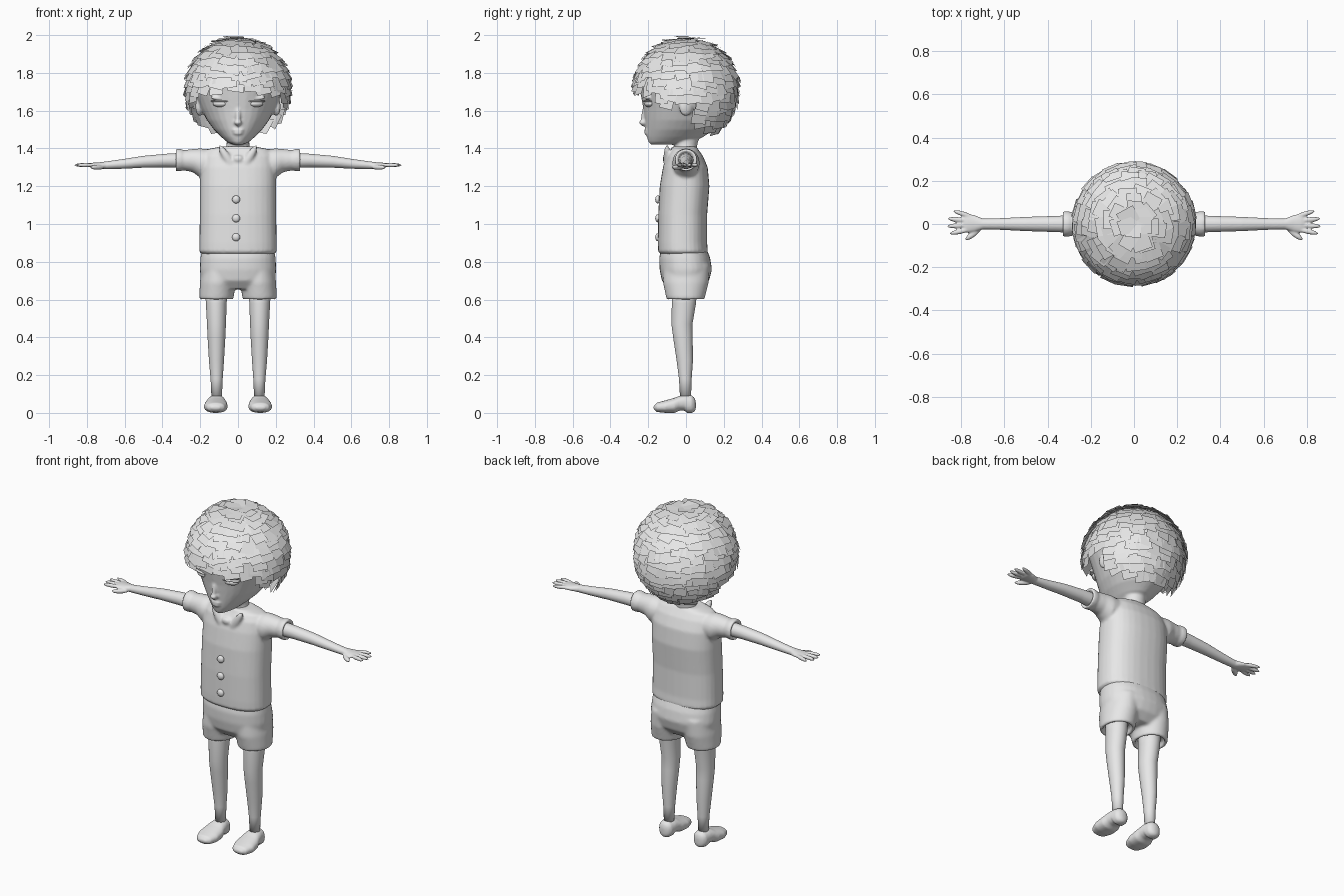
import bpy
import bmesh
import math
import random
from mathutils import Matrix, Vector

random.seed(4)
if "Cube" in bpy.data.objects:
    bpy.data.objects.remove(bpy.data.objects["Cube"])

GREY = (0.8, 0.8, 0.8, 1.0)
clay = bpy.data.materials.new("plain_grey")
clay.use_nodes = True
clay.diffuse_color = GREY
clay.node_tree.nodes["Principled BSDF"].inputs["Base Color"].default_value = GREY


def loft(bm, axis, rings, side=1, power=2.0, segments=32):
    """Skin rings of (station, centre, half width, low, high) along an axis."""
    loops = []
    for station, centre, half, low, high in rings:
        loop = []
        for i in range(segments):
            angle = math.tau * i / segments
            c, s = math.cos(angle), math.sin(angle)
            u = centre + half * math.copysign(abs(c) ** (2 / power), c)
            v = (low + high) / 2 + (high - low) / 2 * math.copysign(abs(s) ** (2 / power), s)
            x, y, z = {"x": (station, u, v), "y": (u, station, v), "z": (u, v, station)}[axis]
            loop.append(bm.verts.new((x * side, y, z)))
        loops.append(loop)
    for a, b in zip(loops, loops[1:]):
        for i in range(segments):
            j = (i + 1) % segments
            bm.faces.new((a[i], a[j], b[j], b[i]))
    bm.faces.new(loops[0])
    bm.faces.new(loops[-1])


def ball(bm, centre, radii, turn=0.0, axis="Z"):
    """Add an ellipsoid, optionally turned about one axis."""
    matrix = (Matrix.Translation(centre) @ Matrix.Rotation(turn, 4, axis)
              @ Matrix.Diagonal((*radii, 1)))
    bmesh.ops.create_uvsphere(bm, u_segments=24, v_segments=14, radius=1, matrix=matrix)


def finish(name, bm, voxel=0, blur=0, smooth=True):
    """Turn the bmesh into an object; a voxel size melts its pieces together."""
    if smooth:
        bmesh.ops.recalc_face_normals(bm, faces=bm.faces)
    mesh = bpy.data.meshes.new(name)
    for face in bm.faces:
        face.smooth = smooth
    bm.to_mesh(mesh)
    bm.free()
    mesh.materials.append(clay)
    obj = bpy.data.objects.new(name, mesh)
    bpy.context.collection.objects.link(obj)
    if voxel:
        remesh = obj.modifiers.new("melt", "REMESH")
        remesh.mode = "VOXEL"
        remesh.voxel_size = voxel
        remesh.use_smooth_shade = True
        soften = obj.modifiers.new("soften", "SMOOTH")
        soften.factor = 0.5
        soften.iterations = blur
    return obj


# Shirt: body, short sleeves with rolled hems, collar flaps
bm = bmesh.new()
loft(bm, "z", [(.84, 0, .19, -.135, .11), (.855, 0, .206, -.148, .116),
               (.9, 0, .205, -.149, .112), (1.05, 0, .202, -.147, .112),
               (1.2, 0, .202, -.139, .124), (1.3, 0, .2, -.122, .115),
               (1.36, 0, .19, -.103, .09), (1.395, 0, .165, -.08, .065),
               (1.41, 0, .09, -.075, .055)], power=2.4)
for side in (1, -1):
    loft(bm, "x", [(.1, 0, .07, 1.25, 1.39), (.2, 0, .072, 1.245, 1.4),
                   (.24, 0, .06, 1.275, 1.397), (.295, 0, .053, 1.285, 1.39),
                   (.3, 0, .059, 1.28, 1.398), (.328, 0, .059, 1.28, 1.398),
                   (.333, 0, .046, 1.29, 1.385), (.315, 0, .044, 1.292, 1.383)], side)
    ball(bm, (.055 * side, -.1, 1.345), (.022, .02, .085), .55 * side, "Y")
ball(bm, (0, -.108, 1.345), (.03, .016, .02))
finish("shirt", bm, .008, 4)

# Shirt buttons
for i in range(3):
    bm = bmesh.new()
    ball(bm, (-.01, -.149, 1.13 - i * .1), (.021, .014, .021))
    finish(f"button_{i + 1}", bm)

# Shorts: hips and two open leg cuffs
bm = bmesh.new()
loft(bm, "z", [(.88, 0, .19, -.13, .105), (.82, 0, .199, -.142, .128),
               (.76, 0, .203, -.14, .138), (.7, 0, .195, -.128, .122),
               (.655, 0, .17, -.09, .08)], power=2.3)
for side in (1, -1):
    loft(bm, "z", [(.78, .1, .09, -.12, .125), (.69, .107, .095, -.122, .12),
                   (.61, .114, .091, -.105, .1), (.6, .114, .088, -.102, .098),
                   (.6, .114, .074, -.088, .082), (.63, .114, .07, -.085, .08)], side)
finish("shorts", bm, .009, 5)

# Limbs, hands and shoes for each side
for side, label in ((1, "left"), (-1, "right")):
    bm = bmesh.new()
    loft(bm, "z", [(.68, .115, .06, -.075, .06), (.58, .115, .055, -.075, .053),
                   (.47, .114, .05, -.077, .034), (.4, .114, .047, -.068, .035),
                   (.28, .114, .04, -.05, .037), (.18, .113, .032, -.037, .03),
                   (.07, .113, .027, -.031, .026)], side)
    finish(f"{label}_leg", bm)

    bm = bmesh.new()
    loft(bm, "y", [(-.172, .118, .022, .02, .036), (-.155, .118, .047, .005, .054),
                   (-.11, .118, .063, 0, .066), (-.06, .116, .06, 0, .08),
                   (-.035, .115, .052, .012, .09), (-.005, .114, .047, .012, .096),
                   (.003, .114, .046, 0, .096), (.03, .114, .042, 0, .093),
                   (.045, .114, .03, .006, .08), (.052, .114, .012, .02, .06)], side, 2.3)
    finish(f"{label}_shoe", bm, .006, 3)

    bm = bmesh.new()
    loft(bm, "x", [(.25, 0, .042, 1.295, 1.38), (.38, 0, .037, 1.3, 1.372),
                   (.5, 0, .033, 1.298, 1.361), (.62, 0, .027, 1.292, 1.342),
                   (.7, 0, .025, 1.29, 1.331), (.74, .003, .039, 1.294, 1.326),
                   (.775, .004, .045, 1.298, 1.324), (.79, .004, .04, 1.303, 1.32)], side)
    for reach, offset, spread in ((.79, .046, .3), (.815, .02, .1), (.817, -.008, -.06), (.807, -.035, -.2)):
        ball(bm, (reach * side, offset, 1.312), (.05, .0115, .011), spread * side)
    ball(bm, (.745 * side, -.046, 1.3), (.046, .014, .013), -.65 * side)
    finish(f"{label}_arm", bm, .005, 2)

# Head with neck, nose, lips, brows and ears
bm = bmesh.new()
loft(bm, "z", [(1.42, 0, .025, -.185, -.05), (1.432, 0, .055, -.198, .02),
               (1.46, 0, .088, -.207, .09), (1.5, 0, .128, -.212, .15),
               (1.55, 0, .165, -.218, .195), (1.61, 0, .196, -.226, .225),
               (1.67, 0, .222, -.237, .245), (1.73, 0, .245, -.248, .256),
               (1.8, 0, .246, -.248, .248), (1.88, 0, .208, -.21, .21),
               (1.94, 0, .142, -.143, .143), (1.977, 0, .05, -.05, .05)])
loft(bm, "z", [(1.36, 0, .07, -.06, .055), (1.42, 0, .06, -.06, .06),
               (1.5, 0, .06, -.06, .08)])
ball(bm, (0, -.222, 1.575), (.014, .015, .06), -.12, "X")
ball(bm, (0, -.228, 1.537), (.02, .02, .014))
for height, width in ((1.497, .032), (1.481, .027)):
    ball(bm, (0, -.208, height), (width, .013, .009))
for side in (1, -1):
    ball(bm, (.095 * side, -.201, 1.664), (.055, .015, .011), -.12 * side, "Y")
    ball(bm, (.203 * side, .0, 1.622), (.02, .038, .05), .3 * side)
finish("head", bm, .007, 3)

# Eyes and upper lids
for side, label in ((1, "left"), (-1, "right")):
    bm = bmesh.new()
    ball(bm, (.095 * side, -.196, 1.637), (.04, .022, .018), .3 * side)
    finish(f"{label}_eye", bm)
    bm = bmesh.new()
    ball(bm, (.097 * side, -.203, 1.65), (.052, .02, .006), .3 * side)
    finish(f"{label}_eyelid", bm)

# Hair: overlapping flat shingles, trimmed to a fringe, side locks and a long back
CENTRE = Vector((0, 0, 1.712))
HAIRLINE = [(0, 1.69), (50, 1.665), (75, 1.605), (95, 1.63), (108, 1.51), (181, 1.475)]


def hairline(angle):
    """Lowest hair height at an angle in degrees away from the front."""
    for (a, low), (b, high) in zip(HAIRLINE, HAIRLINE[1:]):
        if angle <= b:
            return low + (high - low) * (angle - a) / (b - a)
    return high


bm = bmesh.new()
for row in range(17):
    tilt = math.radians(7 + row * 8)
    count = max(5, round(math.tau * math.sin(tilt) * .265 / .062))
    for k in range(count):
        turn = math.tau * (k + .5 * (row % 2) + random.uniform(-.2, .2)) / count
        polar = tilt + random.uniform(-.05, .05)
        out = Vector((math.sin(polar) * math.sin(turn), -math.sin(polar) * math.cos(turn), math.cos(polar)))
        across = Vector((math.cos(turn), math.sin(turn), 0))
        down = across.cross(out)
        if down.z > 0:
            down.negate()
        twist = random.uniform(-.28, .28)
        across, down = (across * math.cos(twist) + down * math.sin(twist),
                        down * math.cos(twist) - across * math.sin(twist))
        wide, long = random.uniform(.034, .045), random.uniform(.038, .048)
        lift = random.uniform(.012, .024)
        middle = CENTRE + out * .272
        away = math.degrees(abs(math.atan2(out.x, -out.y)))
        if (middle + down * long).z < hairline(away) - random.uniform(0, .015):
            continue
        top, tip = middle - down * long - out * .006, middle + down * long + out * lift * .7
        corners = (top - across * wide, tip - across * wide, tip + across * wide, top + across * wide)
        bm.faces.new([bm.verts.new(p) for p in corners])
finish("hair", bm, smooth=False)
